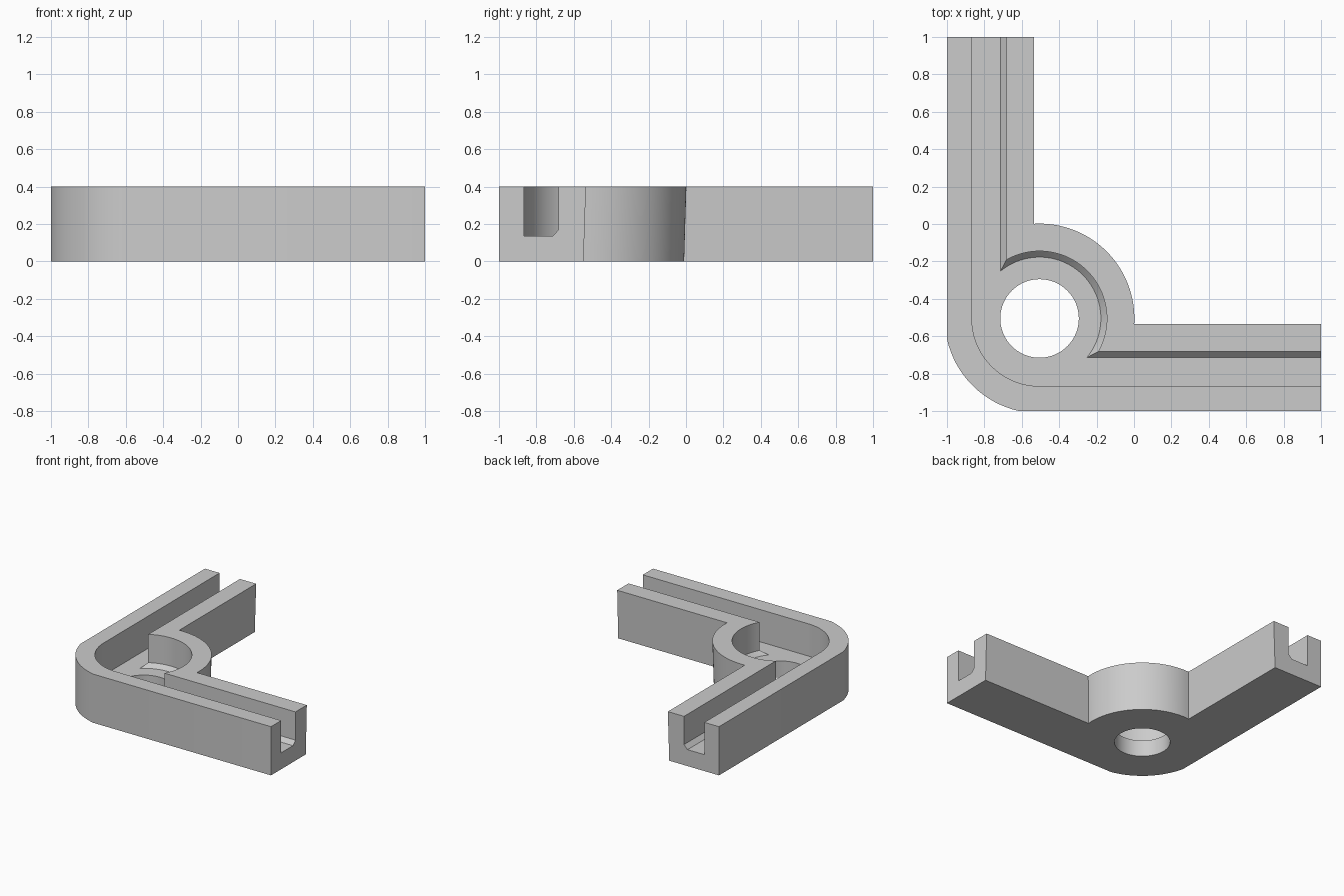
import bpy, bmesh, math

cube = bpy.data.objects.get("Cube")
if cube:
    bpy.data.objects.remove(cube, do_unlink=True)

C = -0.505      # centre of the round hub, in x and y

grey = bpy.data.materials.new("plain grey")
grey.use_nodes = True
colour = (0.6, 0.6, 0.6, 1)
grey.diffuse_color = colour
grey.node_tree.nodes["Principled BSDF"].inputs["Base Color"].default_value = colour


def arc(r, start, end, n):
    """Points along an arc about the hub centre."""
    angles = [start + (end - start) * i / n for i in range(n + 1)]
    return [(C + r * math.cos(a), C + r * math.sin(a)) for a in angles]


def loft(name, levels):
    """Closed solid through matching outlines, given as (z, points)."""
    bm = bmesh.new()
    rings = [[bm.verts.new((x, y, z)) for x, y in pts] for z, pts in levels]
    n = len(rings[0])
    for low, high in zip(rings, rings[1:]):
        for i in range(n):
            j = (i + 1) % n
            bm.faces.new((low[i], low[j], high[j], high[i]))
    bm.faces.new(rings[0][::-1])
    bm.faces.new(rings[-1])
    bmesh.ops.recalc_face_normals(bm, faces=bm.faces)
    mesh = bpy.data.meshes.new(name)
    bm.to_mesh(mesh)
    bm.free()
    mesh.materials.append(grey)
    obj = bpy.data.objects.new(name, mesh)
    bpy.context.collection.objects.link(obj)
    return obj


def inner_side(wall, r, reach):
    """Inner edge of both arms, bulging round the hub."""
    a = math.asin((wall - C) / r)
    return [(reach, wall)] + arc(r, a, math.pi / 2 - a, 32) + [(wall, reach)]


def body_outline(wall, r):
    a = math.acos((-1 - C) / r)
    corner = arc(0.507, a + 2 * (math.pi - a), 1.5 * math.pi - (math.pi - a), 16)
    return inner_side(wall, r, 1) + [(-1, 1)] + corner + [(1, -1)]


def channel_outline(wall, r):
    a = math.asin((wall - C) / r)
    inner = [(1.1, wall)] + arc(r, a, math.pi / 2 - a, 40) + [(wall, 1.1)]
    outer = arc(0.362, math.pi, 1.5 * math.pi, 24)
    return inner + [(C - 0.362, 1.1)] + outer + [(1.1, C - 0.362)]


# L-shaped body with slightly drafted inner walls
top = body_outline(-0.535, 0.507)
bottom = inner_side(-0.548, 0.495, 1)
bottom += top[len(bottom):]
bracket = loft("corner_bracket", [(0, bottom), (0.4, top)])

# Channel with a chamfer along the foot of its inner wall
full = channel_outline(-0.682, 0.36)
foot = channel_outline(-0.714, 0.328)
channel = loft("channel_cutter", [(0.135, foot), (0.168, full), (0.5, full)])

# Through hole in the hub
ring = arc(0.21, 0, 2 * math.pi, 64)[:-1]
hole = loft("hole_cutter", [(-0.1, ring), (0.3, ring)])

for cutter in (channel, hole):
    mod = bracket.modifiers.new(cutter.name, "BOOLEAN")
    mod.operation = "DIFFERENCE"
    mod.solver = "EXACT"
    mod.object = cutter
    cutter.hide_render = True
    cutter.hide_viewport = False

bpy.ops.object.select_all(action="DESELECT")
bpy.context.view_layer.objects.active = bracket
bracket.select_set(True)
for mod in list(bracket.modifiers):
    bpy.ops.object.modifier_apply(modifier=mod.name)
for cutter in (channel, hole):
    bpy.data.objects.remove(cutter, do_unlink=True)
bpy.ops.object.shade_smooth_by_angle(angle=math.radians(25))
